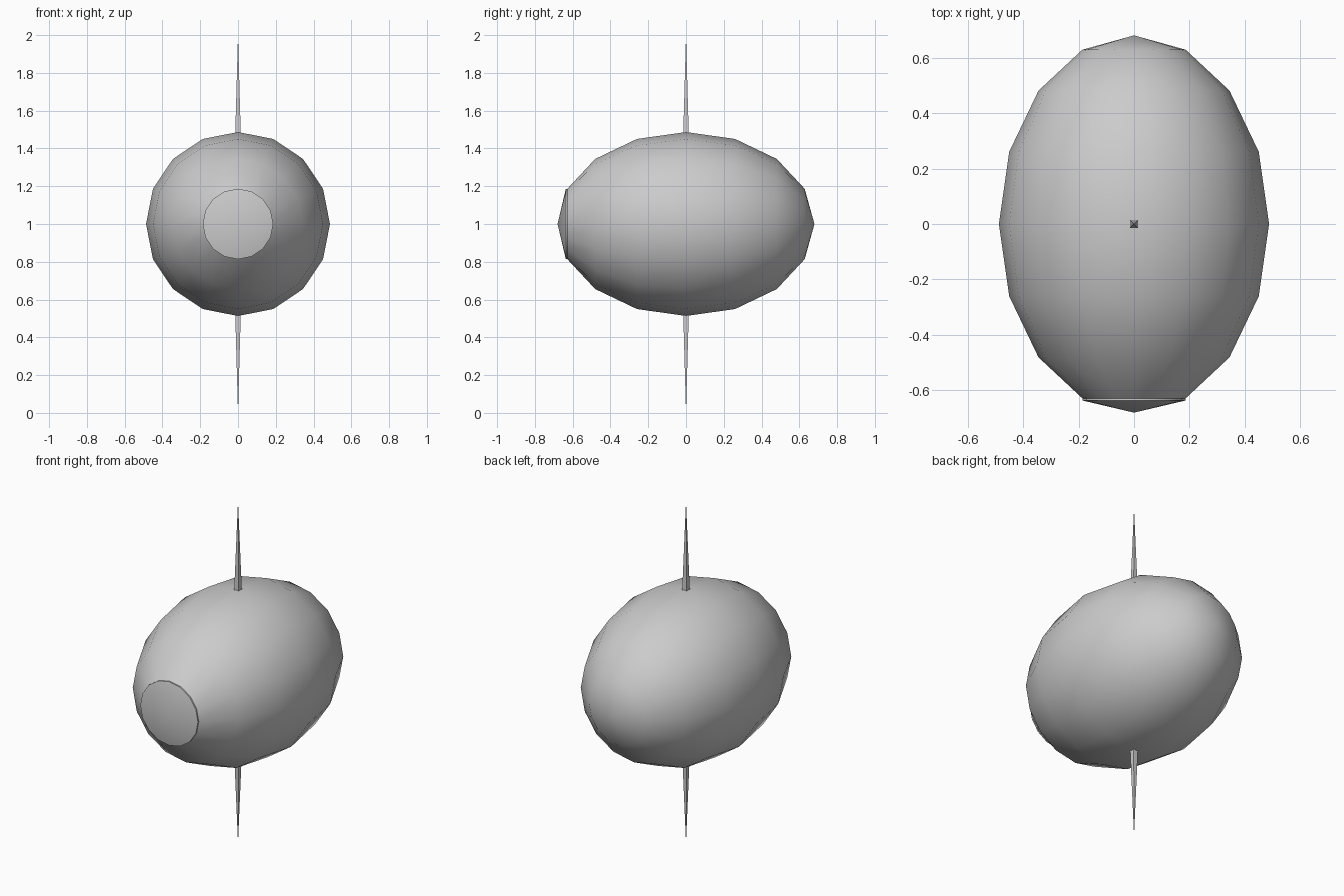
import bpy, bmesh, math
from mathutils import Matrix

if "Cube" in bpy.data.objects:
    bpy.data.objects.remove(bpy.data.objects["Cube"])

CENTRE = 1.0
RADIUS, HALF_LENGTH, SIDES = 0.487, 0.68, 16


def add_object(name, bm, smooth=True):
    bmesh.ops.recalc_face_normals(bm, faces=bm.faces)
    mesh = bpy.data.meshes.new(name)
    bm.to_mesh(mesh)
    bm.free()
    for p in mesh.polygons:
        p.use_smooth = smooth
    ob = bpy.data.objects.new(name, mesh)
    bpy.context.collection.objects.link(ob)
    return ob


def egg_mesh():
    bm = bmesh.new()
    bmesh.ops.create_uvsphere(bm, u_segments=SIDES, v_segments=8, radius=1)
    bm.transform(Matrix.Translation((0, 0, CENTRE))
                 @ Matrix.Diagonal((RADIUS, HALF_LENGTH, RADIUS, 1))
                 @ Matrix.Rotation(math.pi / 2, 4, 'X'))
    return bm


def in_cap(face):
    return face.calc_center_median().y < -0.63


# Egg-shaped body, open at the front
bm = egg_mesh()
bmesh.ops.delete(bm, geom=[f for f in bm.faces if in_cap(f)], context='FACES')
add_object("body", bm)

# Shallow front cap with a small rim standing proud of the body
bm = egg_mesh()
bmesh.ops.delete(bm, geom=[f for f in bm.faces if not in_cap(f)], context='FACES')
rim = bmesh.ops.extrude_edge_only(bm, edges=[e for e in bm.edges if e.is_boundary])
old_rim = [v for v in bm.verts if v.co.y > -0.65 and v not in set(rim["geom"])]
for v in old_rim:
    v.co.y -= 0.008
cap = add_object("front_cap", bm)
bpy.context.view_layer.objects.active = cap
cap.select_set(True)
bpy.ops.object.shade_smooth_by_angle(angle=math.radians(35))

# Thin four-sided spikes above and below
for name, sign in (("top_spike", 1), ("bottom_spike", -1)):
    bm = bmesh.new()
    bmesh.ops.create_cone(bm, cap_ends=True, segments=4, radius1=0.0148 * math.sqrt(2),
                          radius2=0, depth=0.53)
    bm.transform(Matrix.Translation((0, 0, CENTRE + sign * 0.735))
                 @ Matrix.Diagonal((1, 1, sign, 1))
                 @ Matrix.Rotation(math.pi / 4, 4, 'Z'))
    bmesh.ops.remove_doubles(bm, verts=bm.verts, dist=1e-5)
    add_object(name, bm, smooth=False)
